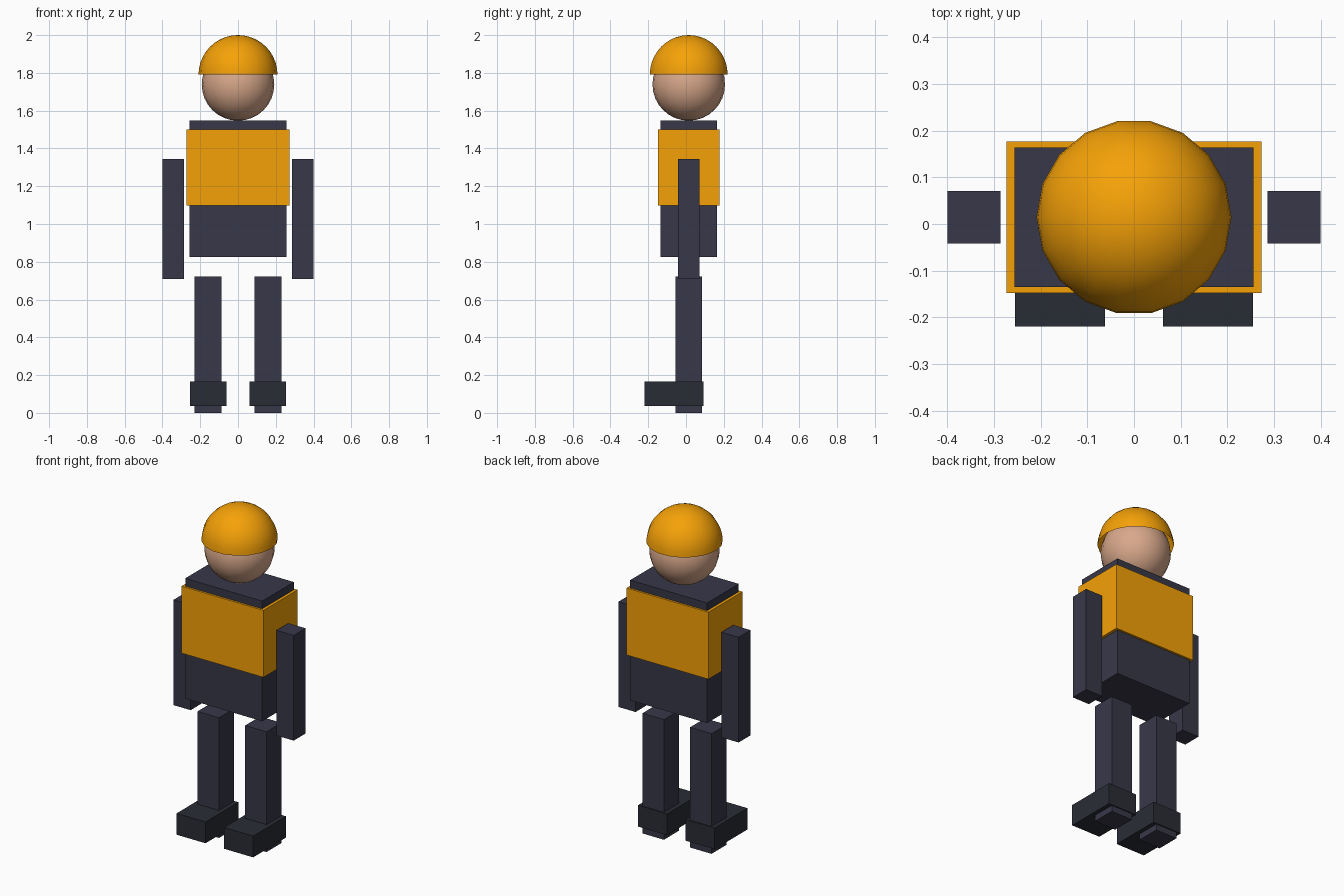
import bpy, bmesh
from math import sin, cos, pi

if "Cube" in bpy.data.objects:
    bpy.data.objects.remove(bpy.data.objects["Cube"])

YC = 0.0145  # body centre line


def material(name, rgb):
    m = bpy.data.materials.new(name)
    m.diffuse_color = tuple((c / 255) ** 2.2 for c in rgb) + (1,)
    m.use_nodes = True
    m.node_tree.nodes["Principled BSDF"].inputs["Base Color"].default_value = m.diffuse_color
    return m


SUIT = material("suit_dark", (58, 58, 74))
BOOT = material("boot_dark", (45, 48, 56))
ORANGE = material("safety_orange", (245, 160, 16))
SKIN = material("skin", (215, 166, 137))


def finish(name, bm, mat):
    mesh = bpy.data.meshes.new(name)
    bm.to_mesh(mesh)
    bm.free()
    mesh.materials.append(mat)
    ob = bpy.data.objects.new(name, mesh)
    bpy.context.collection.objects.link(ob)
    return ob


def box(name, x, y, z, mat):
    """Box from (min, max) ranges."""
    bm = bmesh.new()
    bmesh.ops.create_cube(bm, size=1)
    for v in bm.verts:
        for i, (lo, hi) in enumerate((x, y, z)):
            v.co[i] = (lo + hi) / 2 + v.co[i] * (hi - lo)
    return finish(name, bm, mat)


def ball(name, radius, z, mat, sides, rings, sweep):
    """Smooth sphere or dome: an arc from the pole, spun about z."""
    bm = bmesh.new()
    arc = [bm.verts.new((radius * sin(sweep * i / rings), YC,
                         z + radius * cos(sweep * i / rings)))
           for i in range(rings + 1)]
    edges = [bm.edges.new(pair) for pair in zip(arc, arc[1:])]
    bmesh.ops.spin(bm, geom=arc + edges, cent=(0, YC, 0), axis=(0, 0, 1),
                   angle=2 * pi, steps=sides)
    bmesh.ops.remove_doubles(bm, verts=bm.verts, dist=1e-4)
    bmesh.ops.dissolve_degenerate(bm, edges=bm.edges, dist=1e-5)
    bmesh.ops.recalc_face_normals(bm, faces=bm.faces)
    for f in bm.faces:
        f.smooth = True
    return finish(name, bm, mat)


def around(half):
    return (YC - half, YC + half)


# Torso and vest
box("torso", (-0.256, 0.256), around(0.15), (0.824, 1.547), SUIT)
box("vest", (-0.273, 0.273), around(0.162), (1.097, 1.50), ORANGE)

# Head and open-bottomed helmet
ball("head", 0.192, 1.739, SKIN, 20, 16, pi)
ball("helmet", 0.209, 1.791, ORANGE, 18, 10, pi / 2)

# Arms, legs and boots on both sides
for side, s in (("right", -1), ("left", 1)):
    def span(a, b):
        return tuple(sorted((s * a, s * b)))
    box(side + "_arm", span(0.286, 0.40), around(0.0565), (0.71, 1.343), SUIT)
    box(side + "_leg", span(0.087, 0.23), around(0.071), (0.0, 0.723), SUIT)
    box(side + "_boot", span(0.062, 0.255), (-0.22, 0.092), (0.037, 0.165), BOOT)
